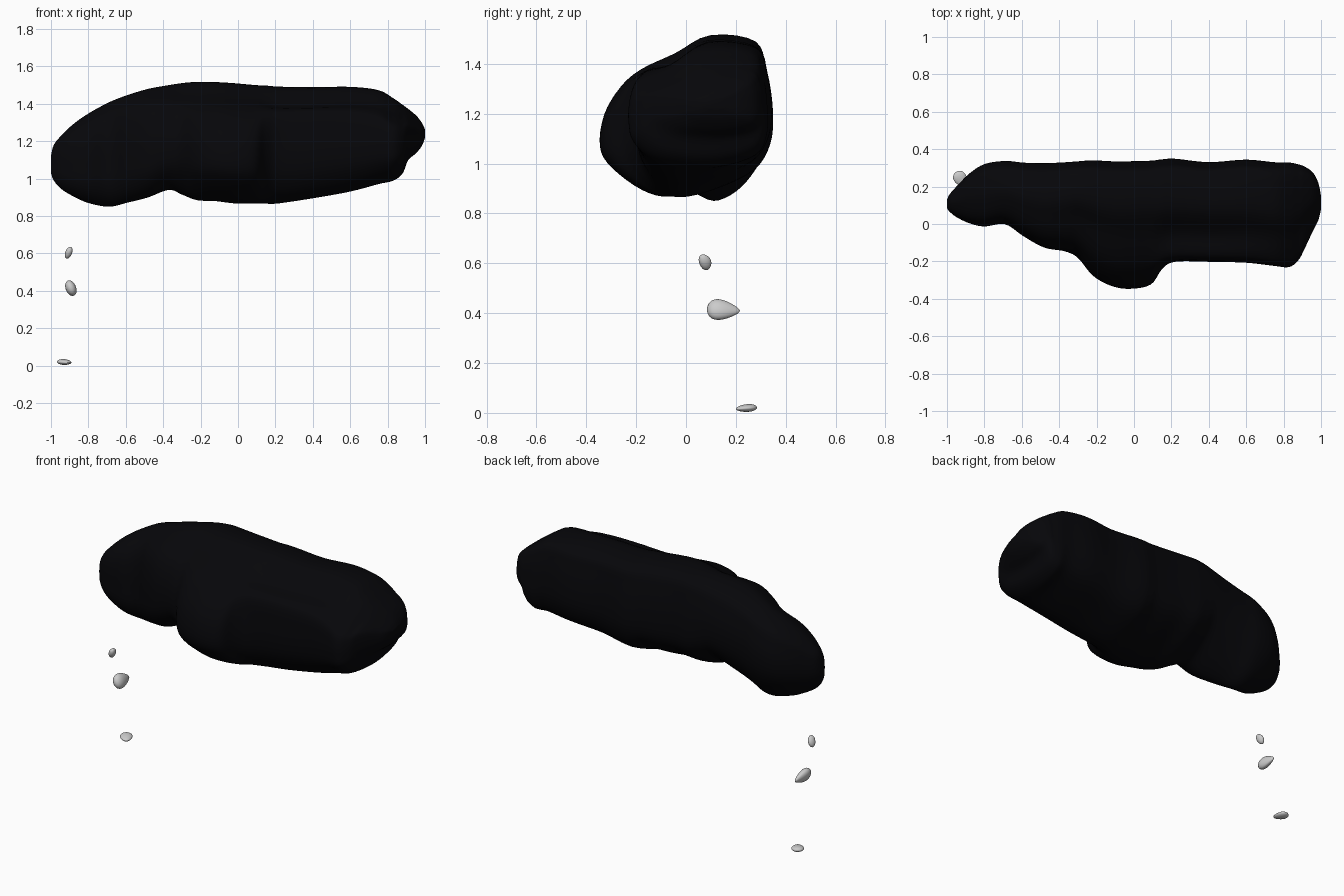
import bpy, bmesh, math
from mathutils import Vector, Euler


def catmull(p, t):
    """Smooth point on an open chain of vectors at parameter t."""
    i = min(int(t), len(p) - 2)
    f = t - i
    a, b, c, d = p[max(i - 1, 0)], p[i], p[i + 1], p[min(i + 2, len(p) - 1)]
    return [0.5 * (2 * B + (C - A) * f + (2 * A - 5 * B + 4 * C - D) * f * f
                   + (3 * B - A - 3 * C + D) * f ** 3) for A, B, C, D in zip(a, b, c, d)]


def finish(name, bm, color=None):
    bmesh.ops.recalc_face_normals(bm, faces=bm.faces)
    me = bpy.data.meshes.new(name)
    bm.to_mesh(me)
    bm.free()
    for f in me.polygons:
        f.use_smooth = True
    ob = bpy.data.objects.new(name, me)
    bpy.context.collection.objects.link(ob)
    if color:
        mat = bpy.data.materials.new(name + "_colour")
        mat.diffuse_color = color
        me.materials.append(mat)
    return ob


# Normalised cross-sections: bottom, up the front, over the top, down the back
left = [(.33, 0), (.13, .08), (.02, .22), (0, .4), (0, .59), (.04, .76), (.14, .88), (.32, .96),
        (.56, 1), (.86, .93), (.96, .78), (1, .6), (.96, .4), (.82, .22), (.6, .07)]
middle = [(.42, 0), (.25, .04), (.07, .18), (0, .31), (.025, .51), (.12, .68), (.24, .79), (.44, .89),
          (.64, 1), (.9, .96), (.97, .79), (1, .55), (.98, .34), (.87, .2), (.65, .07)]
right = [(.32, 0), (.15, .07), (.04, .21), (0, .37), (0, .56), (.02, .74), (.09, .81), (.28, .845),
         (.53, 1), (.88, .96), (.96, .8), (1, .55), (.98, .34), (.86, .17), (.58, .05)]
end = [(.36, .01), (.16, .08), (.03, .23), (0, .38), (0, .53), (.03, .66), (.12, .74), (.3, .85),
       (.52, .99), (.88, .97), (.97, .8), (1, .55), (1, .3), (.92, .1), (.65, 0)]
kinds = [left, middle, right, end]

# Stations along the body: x, y min, y max, z min, z max, section blend
stations = [
    (-1.0, .085, .13, 1.03, 1.12, 0), (-.985, .065, .16, .99, 1.18, 0),
    (-.945, .035, .205, .945, 1.23, 0), (-.88, .005, .27, .905, 1.292, 0),
    (-.80, -.012, .32, .87, 1.348, 0), (-.69, 0, .337, .85, 1.408, 0),
    (-.59, -.065, .328, .872, 1.447, .15), (-.48, -.125, .325, .90, 1.48, .3),
    (-.37, -.145, .33, .94, 1.5, .55), (-.30, -.18, .335, .915, 1.51, .8),
    (-.22, -.275, .34, .885, 1.515, 1), (-.12, -.33, .335, .88, 1.514, 1),
    (-.02, -.345, .335, .868, 1.508, 1), (.09, -.322, .338, .868, 1.498, 1.1),
    (.15, -.24, .345, .866, 1.494, 1.7), (.22, -.20, .348, .868, 1.488, 2),
    (.40, -.20, .33, .895, 1.485, 2), (.60, -.205, .343, .93, 1.488, 2.2),
    (.75, -.222, .328, .97, 1.472, 2.6), (.83, -.228, .325, .992, 1.43, 3),
    (.88, -.19, .315, 1.03, 1.395, 3), (.91, -.135, .305, 1.10, 1.373, 3),
    (.955, -.04, .275, 1.14, 1.335, 3), (.985, .02, .22, 1.18, 1.295, 3),
    (1.0, .08, .15, 1.22, 1.262, 3)]


# Black body lofted through the stations
def section(w, n=60):
    w = min(max(w, 0), 3)
    i = min(int(w), 2)
    k = w - i
    pts = [[m * (1 - k) + o * k for m, o in zip(a, b)] for a, b in zip(kinds[i], kinds[i + 1])]
    loop = pts[-2:] + pts + pts[:3]          # wrap so the curve closes smoothly
    return [catmull(loop, 2 + 15 * j / n) for j in range(n)]


bm = bmesh.new()
rings = []
steps = (len(stations) - 1) * 5
for s in range(steps + 1):
    x, y0, y1, z0, z1, w = catmull(stations, s / 5)
    rings.append([bm.verts.new((x, y0 + u * (y1 - y0), z0 + v * (z1 - z0))) for u, v in section(w)])
for a, b in zip(rings, rings[1:]):
    for i in range(len(a)):
        j = (i + 1) % len(a)
        bm.faces.new((a[i], a[j], b[j], b[i]))
bm.faces.new(rings[0])
bm.faces.new(rings[-1])
finish("body", bm, (.002, .002, .003, 1))


# Three grey pebbles hanging below the left end, tapered along their length
def pebble(name, center, radii, taper, tilt):
    bm = bmesh.new()
    bmesh.ops.create_uvsphere(bm, u_segments=24, v_segments=16, radius=1)
    rot = Euler([math.radians(a) for a in tilt]).to_matrix()
    for v in bm.verts:
        k = 1 - taper * v.co.y
        p = Vector((v.co.x * k * radii[0], v.co.y * radii[1], v.co.z * k * radii[2]))
        v.co = Vector(center) + rot @ p
    finish(name, bm)


pebble("upper_pebble", (-.905, .077, .605), (.018, .024, .034), .15, (20, 22, 0))
pebble("middle_pebble", (-.893, .15, .413), (.026, .066, .04), .45, (-4, -22, 0))
pebble("lower_pebble", (-.926, .24, .019), (.034, .046, .015), -.25, (4, 0, 35))
